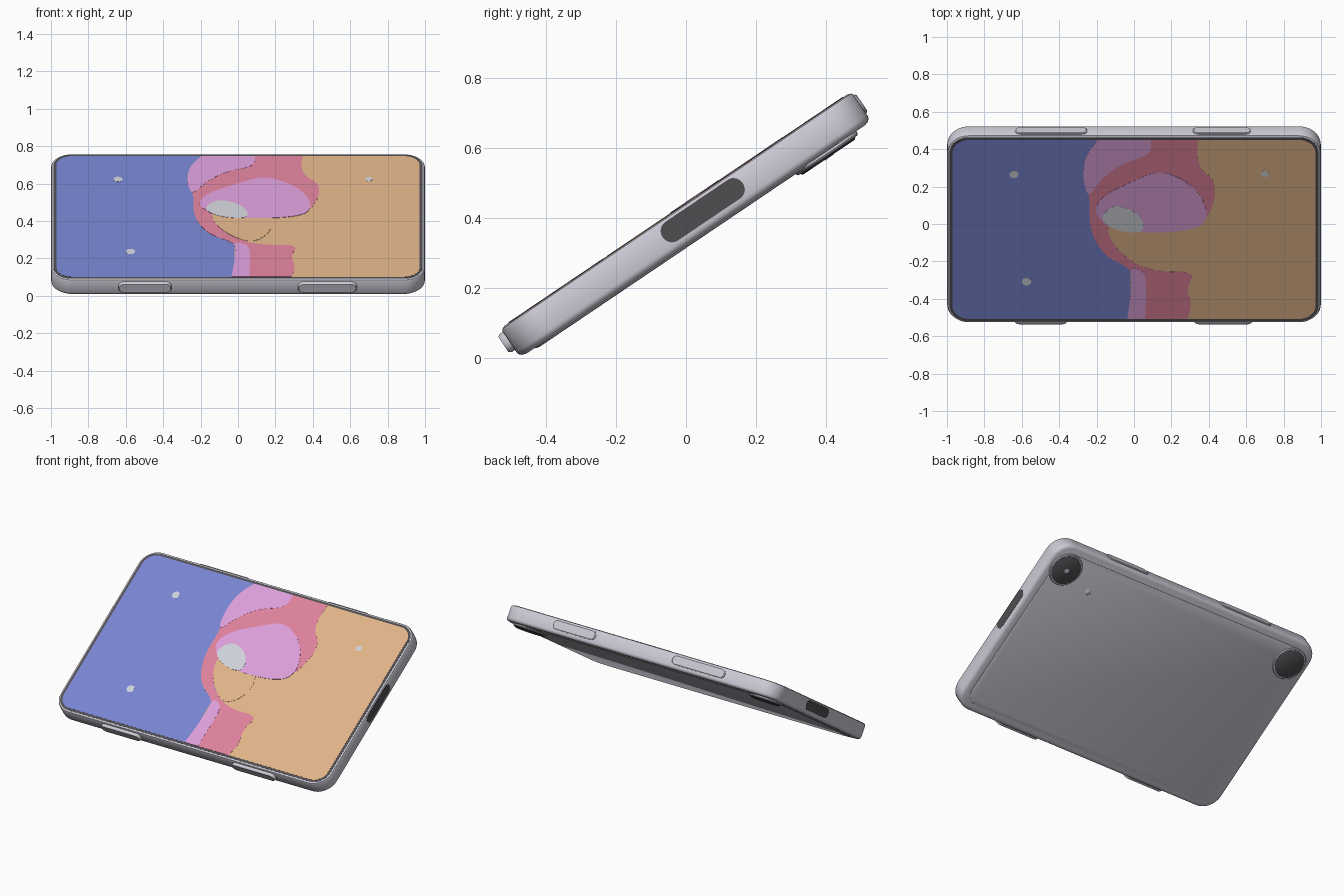
import bpy, bmesh, math
from mathutils import Matrix, Vector

if "Cube" in bpy.data.objects:
    bpy.data.objects.remove(bpy.data.objects["Cube"])

# The device is modelled flat (x = long side, y = short side, z = normal), then tilted.
TILT = Matrix.Translation((0, 0, 0.381)) @ Matrix.Rotation(math.radians(34), 4, 'X')


def material(name, r, g, b):
    def lin(c):
        c /= 255
        return c / 12.92 if c <= 0.04045 else ((c + 0.055) / 1.055) ** 2.4
    m = bpy.data.materials.new(name)
    m.diffuse_color = (lin(r), lin(g), lin(b), 1)
    m.use_nodes = True
    m.node_tree.nodes["Principled BSDF"].inputs["Base Color"].default_value = m.diffuse_color
    return m


FRAME = material("pale_grey_metal", 204, 203, 214)
DARK = material("dark_grey", 80, 77, 81)
BLUE = material("screen_blue", 119, 133, 208)
ORANGE = material("screen_orange", 224, 180, 136)
CORAL = material("screen_coral", 222, 130, 155)
PINK = material("screen_pink", 220, 159, 217)
PALE = material("screen_pale", 207, 210, 217)


def finish(name, bm, mats, place=Matrix.Identity(4)):
    bmesh.ops.recalc_face_normals(bm, faces=bm.faces)
    bm.transform(TILT @ place)
    me = bpy.data.meshes.new(name)
    bm.to_mesh(me)
    bm.free()
    for m in mats:
        me.materials.append(m)
    ob = bpy.data.objects.new(name, me)
    bpy.context.collection.objects.link(ob)
    bpy.ops.object.select_all(action='DESELECT')
    ob.select_set(True)
    bpy.context.view_layer.objects.active = ob
    bpy.ops.object.shade_smooth_by_angle(angle=math.radians(35))
    return ob


def rounded_rect(hx, hy, r, steps=10):
    pts = []
    for k, (sx, sy) in enumerate(((1, 1), (-1, 1), (-1, -1), (1, -1))):
        for i in range(steps + 1):
            a = math.pi / 2 * (k + i / steps)
            pts.append((sx * (hx - r) + r * math.cos(a), sy * (hy - r) + r * math.sin(a)))
    return pts


def slab_mesh(hx, hy, r, profile):
    """Loft rounded rectangles; profile = (inset, height) pairs."""
    bm = bmesh.new()
    rings = [[bm.verts.new((x, y, z)) for x, y in rounded_rect(hx - d, hy - d, r - d)]
             for d, z in profile]
    for a, b in zip(rings, rings[1:]):
        for i in range(len(a)):
            j = (i + 1) % len(a)
            bm.faces.new((a[i], a[j], b[j], b[i]))
    bm.faces.new(rings[0][::-1])
    bm.faces.new(rings[-1])
    return bm


def slab(name, hx, hy, r, profile, mat, place=Matrix.Identity(4)):
    return finish(name, slab_mesh(hx, hy, r, profile), [mat], place)


# Body, back cover and dark screen border
slab("body", 0.999, 0.605, 0.115,
     [(0.022, -0.05), (0.009, -0.046), (0.002, -0.039), (0, -0.03),
      (0, 0.04), (0.004, 0.047), (0.012, 0.05)], FRAME)
slab("back_cover", 0.95, 0.555, 0.09, [(0, -0.045), (0.002, -0.052), (0.012, -0.055)], FRAME)
slab("screen_border", 0.986, 0.592, 0.1, [(0, 0.045), (0, 0.0508)], DARK)

# Screen base: blue on the left, orange on the right
bm = slab_mesh(0.971, 0.577, 0.085, [(0, 0.047), (0, 0.0516)])
bmesh.ops.bisect_plane(bm, geom=bm.verts[:] + bm.edges[:] + bm.faces[:],
                       plane_co=(-0.02, 0, 0), plane_no=(1, 0, 0))
for f in bm.faces:
    f.material_index = int(f.calc_center_bounds().x > -0.02)
finish("screen", bm, [BLUE, ORANGE])


# Painted screen shapes, as thin stacked plates
def smooth(pts, rounds=2):
    for _ in range(rounds):
        out = []
        for i, p in enumerate(pts):
            q = pts[(i + 1) % len(pts)]
            for a, b in ((p, q), (q, p)):
                pinned = abs(a[1]) > 0.57
                c = a if pinned else (a[0] * .75 + b[0] * .25, a[1] * .75 + b[1] * .25)
                if not out or c != out[-1]:
                    out.append(c)
        if out[0] == out[-1]:
            out.pop()
        pts = out
    return pts


def plate(name, pts, layer, mat):
    bm = bmesh.new()
    z = 0.0516 + 0.0007 * layer
    top = bm.faces.new([bm.verts.new((x, y, z)) for x, y in smooth(pts)])
    ext = bmesh.ops.extrude_face_region(bm, geom=[top], use_keep_orig=True)
    vs = [g for g in ext["geom"] if isinstance(g, bmesh.types.BMVert)]
    bmesh.ops.translate(bm, verts=vs, vec=(0, 0, -0.002))
    bmesh.ops.triangulate(bm, faces=[f for f in bm.faces if len(f.verts) > 4])
    finish(name, bm, [mat])


T = 0.577
blue_edge = [(-.195, T), (-.26, .477), (-.275, .334), (-.235, .21), (-.24, .047),
             (-.21, -.075), (-.145, -.18), (-.02, -.25), (-.01, -.336), (-.035, -T)]
plate("coral_swirl", blue_edge + [
    (.286, -T), (.31, -.48), (.28, -.384), (.325, -.27), (.126, -.275), (-.01, -.215),
    (-.115, -.097), (-.14, .03), (.1, .1), (.372, .03), (.436, .19), (.43, .32),
    (.36, .382), (.335, .477), (.345, T)], 1, CORAL)
plate("orange_swirl", [(-.15, .06), (-.125, -.08), (-.01, -.215), (.1, -.25),
                       (.2, -.1), (.1, .1)], 2, ORANGE)
plate("upper_pink_band", blue_edge[:3] + [(-.245, .2), (-.18, .32), (-.07, .425),
                                          (.09, .48), (.09, T)], 2, PINK)
plate("lower_pink_band", [(-.035, -T), (-.01, -.336), (-.025, -.235), (.06, -.275),
                          (.065, -.4), (.06, -T)], 2, PINK)
plate("pink_oval", [(-.215, .13), (-.16, .225), (0, .315), (.136, .385), (.27, .32), (.36, .22),
                    (.4, .08), (.33, -.005), (.05, -.025), (-.1, .015), (-.18, .06)], 3, PINK)
plate("pale_drop", [(-.18, .06), (-.15, .125), (-.09, .16), (.01, .115), (.06, .03),
                    (.035, -.025), (-.1, -.005)], 4, PALE)
for i, (x, y, r) in enumerate(((-.642, .355, .026), (-.575, -.336, .027), (.70, .358, .021))):
    plate(f"screen_dot_{i}", [(x + r * math.cos(k * math.pi / 4), y + r * math.sin(k * math.pi / 4))
                              for k in range(8)], 1, PALE)


# Side buttons: two on the lower edge, two flatter ones on the upper edge
def button(name, x0, x1, side, height):
    place = Matrix.Translation(((x0 + x1) / 2, side * 0.603, 0.008)) @ \
        Matrix.Rotation(-side * math.pi / 2, 4, 'X')
    slab(name, (x1 - x0) / 2, 0.031, 0.029,
         [(0, -0.01), (0, height * 0.6), (0.005, height)], FRAME, place)


button("lower_button_left", -.64, -.355, -1, 0.021)
button("lower_button_right", .32, .635, -1, 0.021)
button("upper_button_left", -.636, -.25, 1, 0.009)
button("upper_button_right", .315, .625, 1, 0.009)

# Dark end slots and rear lenses, mirrored left and right
for side, label in ((1, "right"), (-1, "left")):
    slot = Matrix.Translation((side * 0.996, 0.063, 0.008)) @ Matrix.Rotation(side * math.pi / 2, 4, 'Y')
    slab("end_slot_" + label, 0.032, 0.138, 0.031, [(0, 0), (0, 0.004)], DARK, slot)
    spot = Matrix.Translation((side * 0.865, 0.447, 0))
    slab("lens_ring_" + label, 0.106, 0.106, 0.1059, [(0.004, -0.062), (0, -0.057), (0, -0.04)], FRAME, spot)
    slab("lens_" + label, 0.094, 0.094, 0.0939, [(0.006, -0.068), (0, -0.064), (0, -0.05)], DARK, spot)

# Light glint on one lens and a small flash bump
slab("lens_glint", 0.015, 0.015, 0.0149, [(0, -0.0695), (0, -0.06)], PALE,
     Matrix.Translation((0.865, 0.447, 0)))
slab("flash_bump", 0.02, 0.02, 0.0199, [(0.008, -0.06), (0, -0.055), (0, -0.05)], FRAME,
     Matrix.Translation((0.64, 0.37, 0)))
